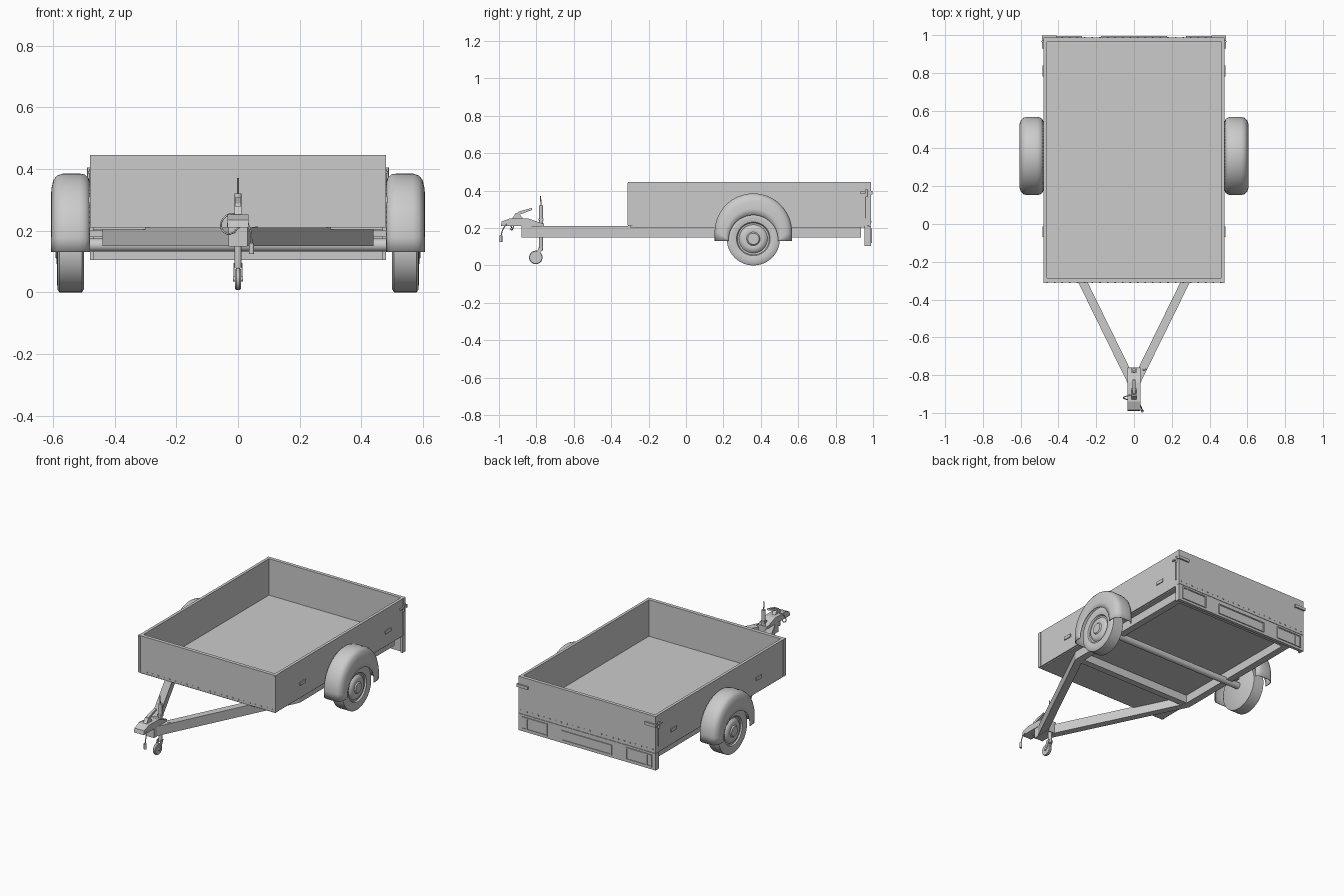
import bpy, bmesh
from math import sin, cos, pi
from mathutils import Vector


def build(name, verts, faces, smooth=False):
    bm = bmesh.new()
    vs = [bm.verts.new(v) for v in verts]
    for f in faces:
        bm.faces.new([vs[i] for i in f])
    bmesh.ops.remove_doubles(bm, verts=bm.verts, dist=1e-5)
    bmesh.ops.recalc_face_normals(bm, faces=bm.faces)
    me = bpy.data.meshes.new(name)
    bm.to_mesh(me)
    bm.free()
    ob = bpy.data.objects.new(name, me)
    bpy.context.collection.objects.link(ob)
    if smooth:
        bpy.ops.object.select_all(action='DESELECT')
        ob.select_set(True)
        bpy.context.view_layer.objects.active = ob
        bpy.ops.object.shade_smooth_by_angle(angle=0.6)
    return ob


def prism(name, pts, lo, hi, axis='z'):
    # extrude an outline along z (points x,y) or x (points y,z)
    n = len(pts)
    put = (lambda p, h: (p[0], p[1], h)) if axis == 'z' else (lambda p, h: (h, p[0], p[1]))
    verts = [put(p, lo) for p in pts] + [put(p, hi) for p in pts]
    faces = [range(n), range(n, 2 * n)]
    faces += [(i, (i + 1) % n, n + (i + 1) % n, n + i) for i in range(n)]
    return build(name, verts, faces)


def box(name, x0, x1, y0, y1, z0, z1):
    return prism(name, [(x0, y0), (x1, y0), (x1, y1), (x0, y1)], z0, z1)


def grid_faces(rows, cols, wrap):
    return [(i * cols + j, i * cols + j + 1, (i + 1) % rows * cols + j + 1, (i + 1) % rows * cols + j)
            for i in range(rows if wrap else rows - 1) for j in range(cols - 1)]


def lathe(name, prof, cy, cz, s=1, n=48):
    # revolve (x, radius) about an axis parallel to x
    verts = [(s * x, cy + r * cos(2 * pi * i / n), cz + r * sin(2 * pi * i / n))
             for i in range(n) for x, r in prof]
    faces = grid_faces(n, len(prof), True)
    return build(name, verts, faces, True)


def rod(name, a, b, r, n=16):
    a, b = Vector(a), Vector(b)
    q = (b - a).to_track_quat('Z', 'Y')
    ring = [q @ Vector((r * cos(2 * pi * i / n), r * sin(2 * pi * i / n), 0)) for i in range(n)]
    faces = [range(n), range(n, 2 * n)] + [(i, (i + 1) % n, n + (i + 1) % n, n + i) for i in range(n)]
    return build(name, [a + v for v in ring] + [b + v for v in ring], faces, True)


def cable(name, pts, r):
    cu = bpy.data.curves.new(name, 'CURVE')
    cu.dimensions = '3D'
    cu.bevel_depth, cu.bevel_resolution, cu.resolution_u = r, 2, 8
    cu.use_fill_caps = True
    sp = cu.splines.new('BEZIER')
    sp.bezier_points.add(len(pts) - 1)
    for p, c in zip(sp.bezier_points, pts):
        p.co = c
        p.handle_left_type = p.handle_right_type = 'AUTO'
    bpy.context.collection.objects.link(bpy.data.objects.new(name, cu))


# cargo box
box("floor", -0.47, 0.47, -0.3, 0.975, 0.203, 0.215)
box("front_wall", -0.48, 0.48, -0.31, -0.287, 0.21, 0.445)
box("tailgate", -0.48, 0.48, 0.966, 0.988, 0.213, 0.445)
box("light_board", -0.48, 0.48, 0.968, 0.988, 0.105, 0.211)
for s in (-1, 1):
    box("side_wall", s * 0.46, s * 0.478, -0.3, 0.97, 0.21, 0.445)
    box("front_corner_strip", s * 0.465, s * 0.48, -0.313, -0.30, 0.215, 0.44)
    box("light_board_end", s * 0.468, s * 0.48, 0.955, 0.97, 0.105, 0.215)
    for y in (-0.04, 0.81):
        box("side_marker", s * 0.477, s * 0.484, y - 0.028, y + 0.028, 0.29, 0.31)
    # tailgate latch
    box("latch_rear_arm", s * 0.41, s * 0.487, 0.986, 0.998, 0.38, 0.398)
    box("latch_side_arm", s * 0.477, s * 0.487, 0.93, 0.995, 0.385, 0.394)
    rod("latch_pin", (s * 0.483, 0.965, 0.365), (s * 0.483, 0.965, 0.405), 0.006)
    rod("latch_bar", (s * 0.479, 0.96, 0.25), (s * 0.479, 0.96, 0.40), 0.003)

# rivet rows
for i in range(24):
    x = -0.46 + 0.04 * i
    box("rear_rivet", x - 0.004, x + 0.004, 0.986, 0.991, 0.23, 0.237)
    box("front_rivet", x - 0.004, x + 0.004, -0.313, -0.308, 0.222, 0.228)


# raised rim with an inner panel on the light board
def framed(name, x0, x1, z0, z1):
    t = 0.007
    box(name + "_panel", x0, x1, 0.986, 0.990, z0, z1)
    for a, b, c, d in ((x0, x1, z0, z0 + t), (x0, x1, z1 - t, z1), (x0, x0 + t, z0, z1), (x1 - t, x1, z0, z1)):
        box(name + "_rim", a, b, 0.986, 0.994, c, d)


framed("number_plate", -0.175, 0.175, 0.12, 0.185)
framed("tail_lamp_left", -0.455, -0.275, 0.12, 0.198)
framed("tail_lamp_right", 0.275, 0.455, 0.12, 0.198)
for s in (-1, 1):
    box("lamp_divider", s * 0.415, s * 0.423, 0.986, 0.994, 0.12, 0.198)

# chassis rails with angled drawbar
for s in (-1, 1):
    rail = [(0.02, -0.87), (0.44, -0.014), (0.44, 0.935), (0.395, 0.935), (0.395, -0.004), (0, -0.81), (0, -0.87)]
    prism("chassis_rail", [(s * x, y) for x, y in rail], 0.15, 0.21)
box("front_cross_member", -0.4, 0.4, -0.03, 0.012, 0.152, 0.208)
box("rear_cross_member", -0.4, 0.4, 0.89, 0.934, 0.151, 0.209)
rod("axle", (-0.52, 0.36, 0.153), (0.52, 0.36, 0.153), 0.021, 24)

# wheels and mudguards
tyre = [(0.50, 0), (0.50, 0.132), (0.506, 0.142), (0.579, 0.142), (0.585, 0.134), (0.587, 0.11),
        (0.583, 0.09), (0.574, 0.085), (0.572, 0.076), (0.582, 0.068), (0.588, 0.05), (0.585, 0.036),
        (0.592, 0.03), (0.593, 0)]
# section rows: x, radius, arc centre height
guard = [(0.482, 0.185, 0.175), (0.487, 0.194, 0.176), (0.497, 0.202, 0.178), (0.513, 0.205, 0.178),
         (0.568, 0.205, 0.178), (0.586, 0.2, 0.177), (0.597, 0.189, 0.174), (0.603, 0.172, 0.165),
         (0.605, 0.152, 0.15), (0.605, 0.132, 0.137)]
for s in (-1, 1):
    lathe("wheel", tyre, 0.36, 0.142, s)
    verts, n = [], 33
    for i in range(-1, n + 1):
        a = pi * min(max(i, 0), n - 1) / (n - 1)
        for x, r, cz in guard:
            z = cz + r * sin(a) if 0 <= i < n else 0.13
            verts.append((s * x, 0.36 + r * cos(a), z))
    ob = build("mudguard", verts, grid_faces(n + 2, len(guard), False), True)
    so = ob.modifiers.new("thickness", 'SOLIDIFY')
    so.thickness, so.offset = 0.004, 0
    box("mudguard_bracket", s * 0.435, s * 0.485, 0.33, 0.39, 0.18, 0.20)

# coupling head, tapering body and lever
prism("coupling_body", [(-0.77, 0.21), (-0.77, 0.225), (-0.84, 0.25), (-0.94, 0.252), (-0.985, 0.235),
                        (-0.99, 0.21)], -0.034, 0.034, 'x')
box("coupling_base", -0.03, 0.03, -0.88, -0.76, 0.148, 0.212)
prism("coupling_neck", [(-0.93, 0.25), (-0.91, 0.28), (-0.895, 0.28), (-0.87, 0.248)], -0.012, 0.012, 'x')
prism("coupling_lever", [(-0.915, 0.265), (-0.895, 0.288), (-0.825, 0.307), (-0.822, 0.297), (-0.88, 0.275)],
      -0.009, 0.009, 'x')

# jockey wheel
box("jockey_clamp", -0.035, 0.035, -0.792, -0.76, 0.212, 0.224)
rod("jockey_tube", (0, -0.775, 0.08), (0, -0.775, 0.32), 0.0115)
rod("jockey_crank", (0, -0.775, 0.32), (0, -0.778, 0.37), 0.003)
box("jockey_collar", -0.014, 0.014, -0.789, -0.761, 0.24, 0.252)
rod("clamp_handle", (0, -0.775, 0.2), (0.065, -0.77, 0.21), 0.004)
for s in (-1, 1):
    prism("jockey_fork", [(-0.764, 0.095), (-0.788, 0.095), (-0.809, 0.04), (-0.793, 0.035)],
          s * 0.011, s * 0.015, 'x')
lathe("jockey_wheel", [(-0.009, 0), (-0.009, 0.033), (-0.005, 0.036), (0.005, 0.036), (0.009, 0.033), (0.009, 0)],
      -0.803, 0.043, n=32)
rod("jockey_axle", (-0.017, -0.803, 0.043), (0.017, -0.803, 0.043), 0.008)

# breakaway cable and plug lead
cable("breakaway_cable", [(0, -0.9, 0.255), (-0.035, -0.91, 0.25), (-0.055, -0.92, 0.215), (-0.035, -0.93, 0.19),
                          (-0.01, -0.94, 0.195)], 0.003)
cable("plug_lead", [(-0.01, -0.93, 0.2), (0.025, -0.95, 0.222), (0.04, -0.975, 0.2), (0.044, -0.99, 0.155)], 0.003)
rod("plug", (0.044, -0.99, 0.125), (0.044, -0.99, 0.16), 0.008)
